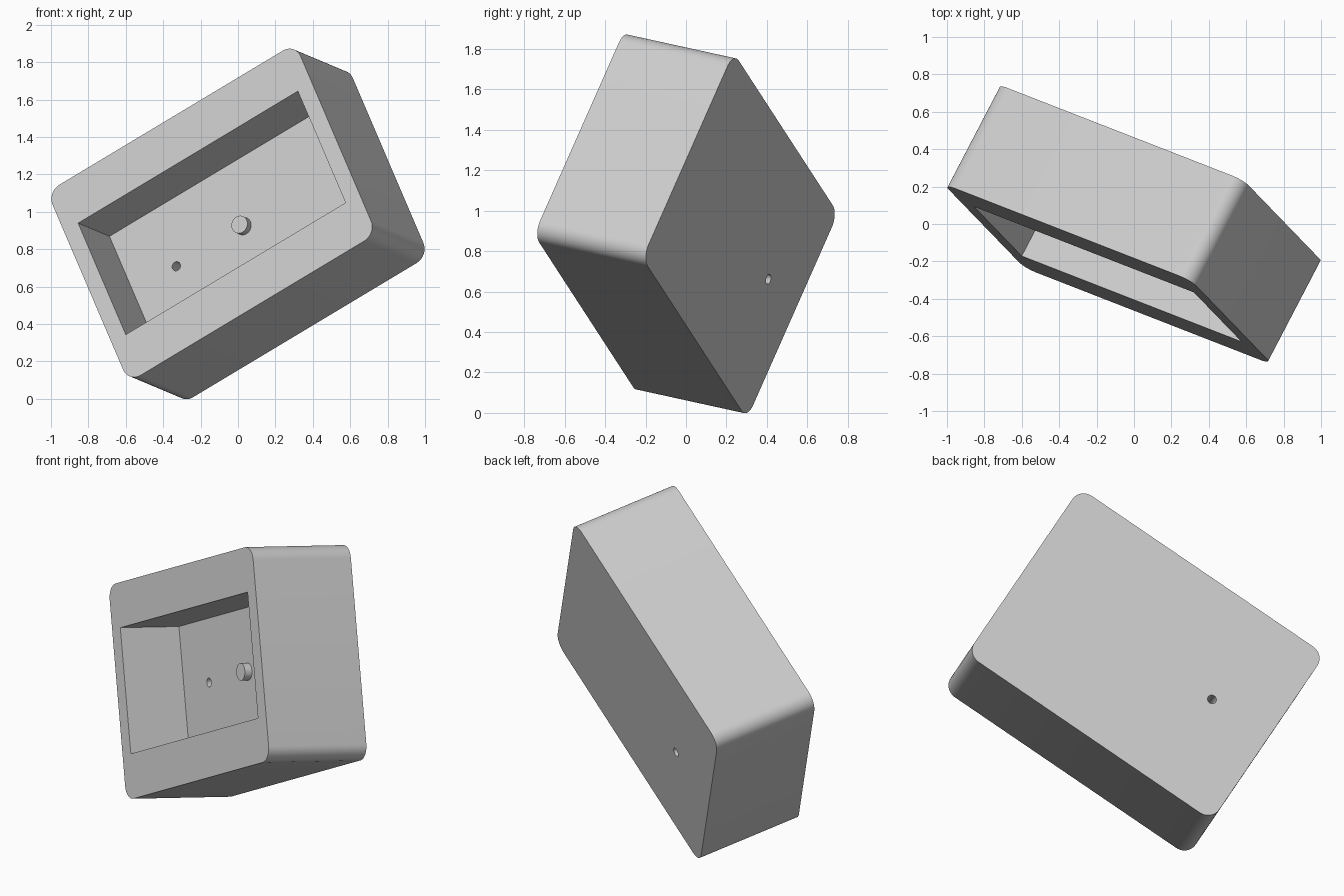
import bpy
import bmesh
import math
from mathutils import Matrix, Vector

if "Cube" in bpy.data.objects:
    bpy.data.objects.remove(bpy.data.objects["Cube"], do_unlink=True)

# Local frame: x along the width, y from the open front to the back, z up the face
WIDTH, DEPTH, HEIGHT = 1.63, 0.617, 1.195
CORNER = 0.08
RECESS = 0.37
FRONT, BACK = -DEPTH / 2, DEPTH / 2
FLOOR = FRONT + RECESS

across = Vector((0.813, -0.317, 0.488)).normalized()
back = Vector((0.462, 0.867, -0.186))
back = (back - across * back.dot(across)).normalized()
up = across.cross(back)
POSE = Matrix((across, back, up)).transposed().to_4x4()
POSE.translation = (0, 0, 0.935)

grey = bpy.data.materials.new("light grey")
grey.use_nodes = True
COLOUR = (0.6, 0.6, 0.6, 1)
grey.diffuse_color = COLOUR
grey.node_tree.nodes["Principled BSDF"].inputs["Base Color"].default_value = COLOUR


def add_object(name, bm):
    bmesh.ops.recalc_face_normals(bm, faces=bm.faces)
    mesh = bpy.data.meshes.new(name)
    bm.to_mesh(mesh)
    bm.free()
    mesh.materials.append(grey)
    obj = bpy.data.objects.new(name, mesh)
    bpy.context.collection.objects.link(obj)
    obj.matrix_world = POSE
    return obj


def block(name, width, height, y0, y1, radius=0):
    """Box between two depths, with optional rounding of its four corners."""
    bm = bmesh.new()
    bmesh.ops.create_cube(bm, size=1)
    bmesh.ops.scale(bm, vec=(width, y1 - y0, height), verts=bm.verts)
    bmesh.ops.translate(bm, vec=(0, (y0 + y1) / 2, 0), verts=bm.verts)
    if radius:
        edges = [e for e in bm.edges
                 if abs(e.verts[0].co.y - e.verts[1].co.y) > 0.1]
        bmesh.ops.bevel(bm, geom=edges, offset=radius, segments=10,
                        profile=0.5, affect='EDGES')
    return add_object(name, bm)


def rod(name, x, radius, y0, y1):
    """Cylinder running along the depth."""
    bm = bmesh.new()
    bmesh.ops.create_cone(bm, cap_ends=True, segments=32, radius1=radius,
                          radius2=radius, depth=y1 - y0)
    bmesh.ops.rotate(bm, matrix=Matrix.Rotation(math.pi / 2, 3, 'X'), verts=bm.verts)
    bmesh.ops.translate(bm, vec=(x, (y0 + y1) / 2, 0), verts=bm.verts)
    return add_object(name, bm)


def smooth(obj):
    bpy.ops.object.select_all(action='DESELECT')
    obj.select_set(True)
    bpy.context.view_layer.objects.active = obj
    bpy.ops.object.shade_smooth_by_angle(angle=math.radians(30))


def cut(obj, cutter):
    mod = obj.modifiers.new("cut", 'BOOLEAN')
    mod.operation = 'DIFFERENCE'
    mod.solver = 'EXACT'
    mod.object = cutter
    bpy.context.view_layer.objects.active = obj
    bpy.ops.object.modifier_apply(modifier=mod.name)
    bpy.data.objects.remove(cutter, do_unlink=True)


# Housing with rounded corners, an open front recess and a hole through the back
housing = block("housing", WIDTH, HEIGHT, FRONT, BACK, CORNER)
cut(housing, block("recess_cutter", 1.445, 0.70, FRONT - 0.1, FLOOR))
cut(housing, rod("hole_cutter", -0.44, 0.025, FLOOR - 0.05, BACK + 0.05))
smooth(housing)

# Short round stud in the middle of the recess floor
smooth(rod("centre_stud", 0, 0.048, FLOOR - 0.045, FLOOR + 0.01))
